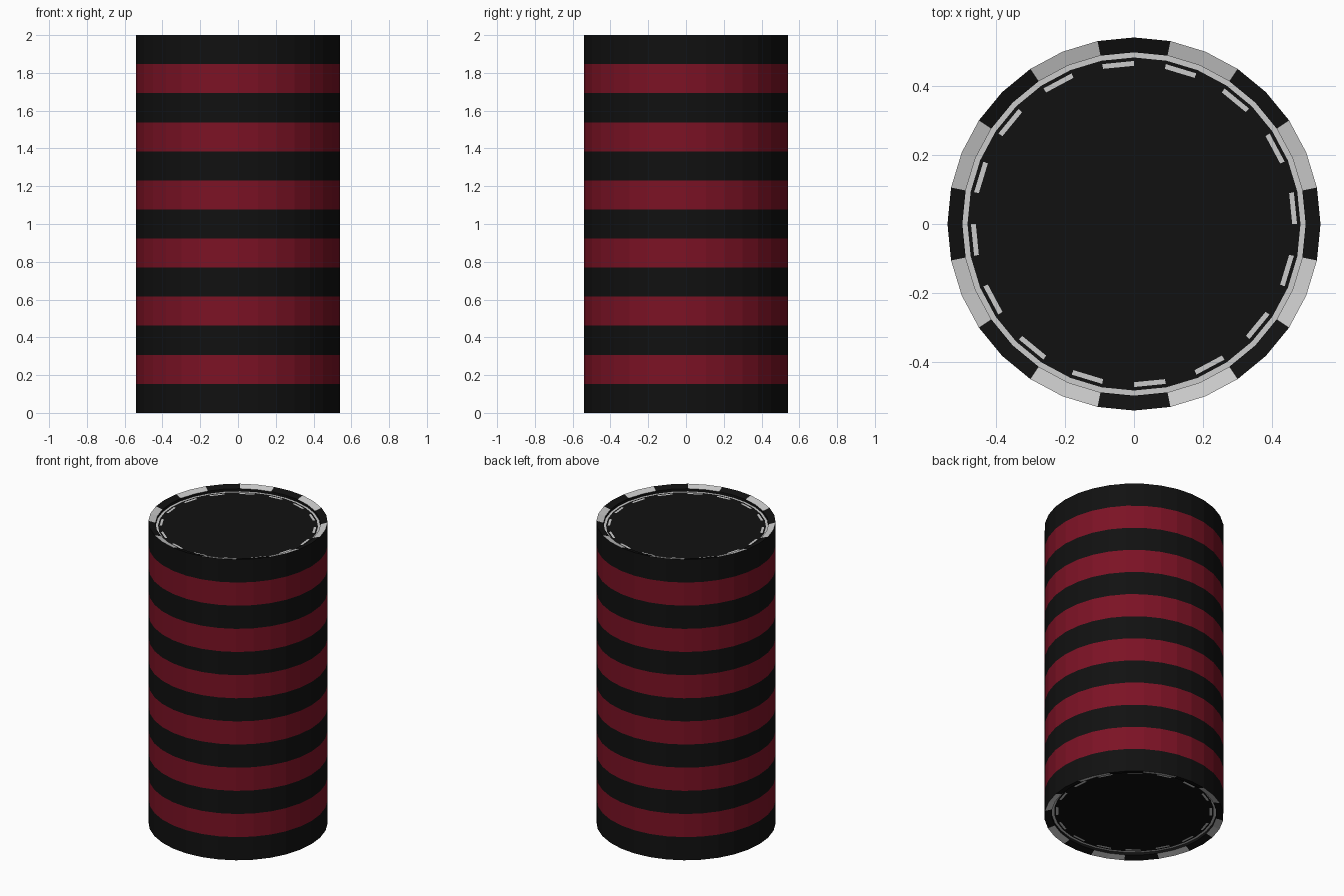
import bpy, bmesh, math

if "Cube" in bpy.data.objects:
    bpy.data.objects.remove(bpy.data.objects["Cube"])

SIDES = 32
COUNT = 13
H = 2.0 / COUNT


def material(name, rgb):
    m = bpy.data.materials.new(name)
    m.diffuse_color = (*rgb, 1)
    m.use_nodes = True
    m.node_tree.nodes["Principled BSDF"].inputs["Base Color"].default_value = m.diffuse_color
    return m


black = material("black", (0.0055, 0.0055, 0.0055))
red = material("dark_red", (0.2, 0.006, 0.018))
white = material("white", (0.8, 0.8, 0.8))

# Half profile of a chip face: (radius, depth below rim, pattern of the band that follows)
FACE = [
    (0.458, 0.030, "dash"),
    (0.472, 0.030, "plain"),
    (0.482, 0.030, "ring"),
    (0.497, 0.030, "plain"),
    (0.497, 0.013, "patch"),
    (0.540, 0.000, "plain"),
]


def is_white(pattern, seg):
    return (pattern == "ring"
            or (pattern == "dash" and seg % 2 == 0)
            or (pattern == "patch" and seg % 4 in (1, 2)))


def chip_mesh(name, body):
    bm = bmesh.new()
    # Bottom face rings, outer wall, then mirrored top face rings
    rows = [(r, d) for r, d, _ in FACE] + [(r, H - d) for r, d, _ in reversed(FACE)]
    half = [p for _, _, p in FACE[:-1]]
    bands = half + ["plain"] + half[::-1]
    rings = []
    for r, z in rows:
        rings.append([bm.verts.new((r * math.cos(2 * math.pi * k / SIDES),
                                    r * math.sin(2 * math.pi * k / SIDES), z))
                      for k in range(SIDES)])
    for a, b, pattern in zip(rings, rings[1:], bands):
        for k in range(SIDES):
            n = (k + 1) % SIDES
            f = bm.faces.new((a[k], a[n], b[n], b[k]))
            f.material_index = int(is_white(pattern, k))
    # Flat centre discs
    bm.faces.new(rings[0][::-1])
    bm.faces.new(rings[-1])
    bmesh.ops.recalc_face_normals(bm, faces=bm.faces[:])
    me = bpy.data.meshes.new(name)
    bm.to_mesh(me)
    bm.free()
    me.materials.append(body)
    me.materials.append(white)
    return me


# Stack of alternating chips, black at both ends
meshes = [chip_mesh("black_chip", black), chip_mesh("red_chip", red)]
for i in range(COUNT):
    me = meshes[i % 2]
    ob = bpy.data.objects.new(f"{me.name}_{i + 1}", me)
    ob.location.z = i * H
    bpy.context.collection.objects.link(ob)
